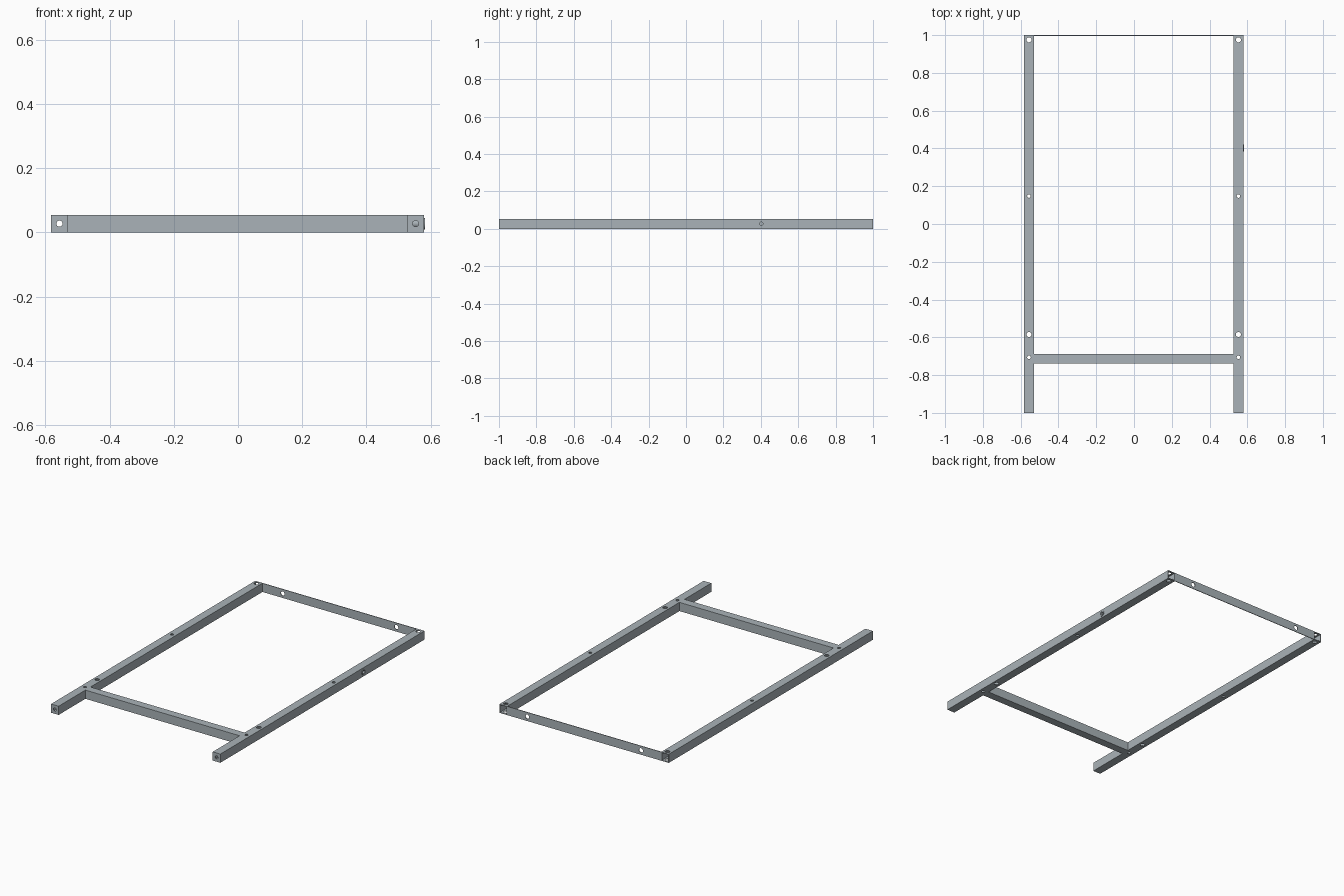
import bpy, math
from mathutils import Vector

if "Cube" in bpy.data.objects:
    bpy.data.objects.remove(bpy.data.objects["Cube"])

H = 0.054          # section height
W = 0.052          # section width
T = 0.004          # wall thickness
L, R = -0.556, 0.553   # rail centre lines

# Blue-grey steel
steel = bpy.data.materials.new("steel")
steel.diffuse_color = (0.40, 0.45, 0.48, 1)
steel.use_nodes = True
steel.node_tree.nodes["Principled BSDF"].inputs["Base Color"].default_value = steel.diffuse_color


def box(name, lo, hi):
    lo, hi = Vector(lo), Vector(hi)
    bpy.ops.mesh.primitive_cube_add(size=1, location=(lo + hi) / 2)
    o = bpy.context.object
    o.name = name
    o.scale = hi - lo
    bpy.ops.object.transform_apply(location=False, rotation=False, scale=True)
    o.data.materials.append(steel)
    return o


def cyl(name, loc, r, depth, axis):
    rot = {'x': (0, math.pi / 2, 0), 'y': (math.pi / 2, 0, 0), 'z': (0, 0, 0)}[axis]
    bpy.ops.mesh.primitive_cylinder_add(vertices=24, radius=r, depth=depth, location=loc, rotation=rot)
    o = bpy.context.object
    o.name = name
    o.data.materials.append(steel)
    return o


def cut(target, cutter):
    m = target.modifiers.new("cut", 'BOOLEAN')
    m.operation = 'DIFFERENCE'
    m.solver = 'EXACT'
    m.object = cutter
    bpy.context.view_layer.objects.active = target
    bpy.ops.object.modifier_apply(modifier=m.name)
    bpy.data.objects.remove(cutter)


def smooth(o):
    bpy.ops.object.select_all(action='DESELECT')
    o.select_set(True)
    bpy.context.view_layer.objects.active = o
    bpy.ops.object.shade_smooth_by_angle(angle=math.radians(30))


# Side rails: square tubes, capped at the front and open at the back
for name, cx in (("left_rail", L), ("right_rail", R)):
    rail = box(name, (cx - W / 2, -1, 0), (cx + W / 2, 1, H))
    cut(rail, box("bore", (cx - W / 2 + T, -1 + T, T), (cx + W / 2 - T, 1.1, H - T)))
    for y, r in ((0.975, 0.0135), (0.148, 0.0095), (-0.585, 0.0135), (-0.706, 0.0095)):
        cut(rail, cyl("hole", (cx, y, H / 2), r, 0.2, 'z'))
    cut(rail, cyl("hole", (cx, -1, H / 2), 0.0095, 0.03, 'y'))
    if cx > 0:
        cut(rail, cyl("hole", (cx + W / 2, 0.402, H / 2), 0.0135, 0.03, 'x'))
    smooth(rail)

# Cross tube between the rails
xl, xr = L + W / 2, R - W / 2
cross = box("cross_tube", (xl, -0.738, 0), (xr, -0.688, H))
cut(cross, box("bore", (xl - 0.1, -0.738 + T, T), (xr + 0.1, -0.688 - T, H - T)))

# Thin back strip with two holes
strip = box("back_strip", (xl, 1 - T, 0), (xr, 1, H))
for s in (-1, 1):
    cut(strip, cyl("hole", ((L + R) / 2 + s * 0.39, 1, H / 2), 0.0135, 0.05, 'y'))
smooth(strip)

# Threaded insert: flange outside the right rail, sleeve inside
face = R + W / 2
flange = cyl("insert_flange", (face + 0.0015, 0.402, H / 2), 0.018, 0.003, 'x')
sleeve = cyl("insert_sleeve", (face - 0.018, 0.402, H / 2), 0.0135, 0.036, 'x')
for o, r in ((flange, 0.0125), (sleeve, 0.009)):
    cut(o, cyl("hole", (face, 0.402, H / 2), r, 0.2, 'x'))
    smooth(o)
